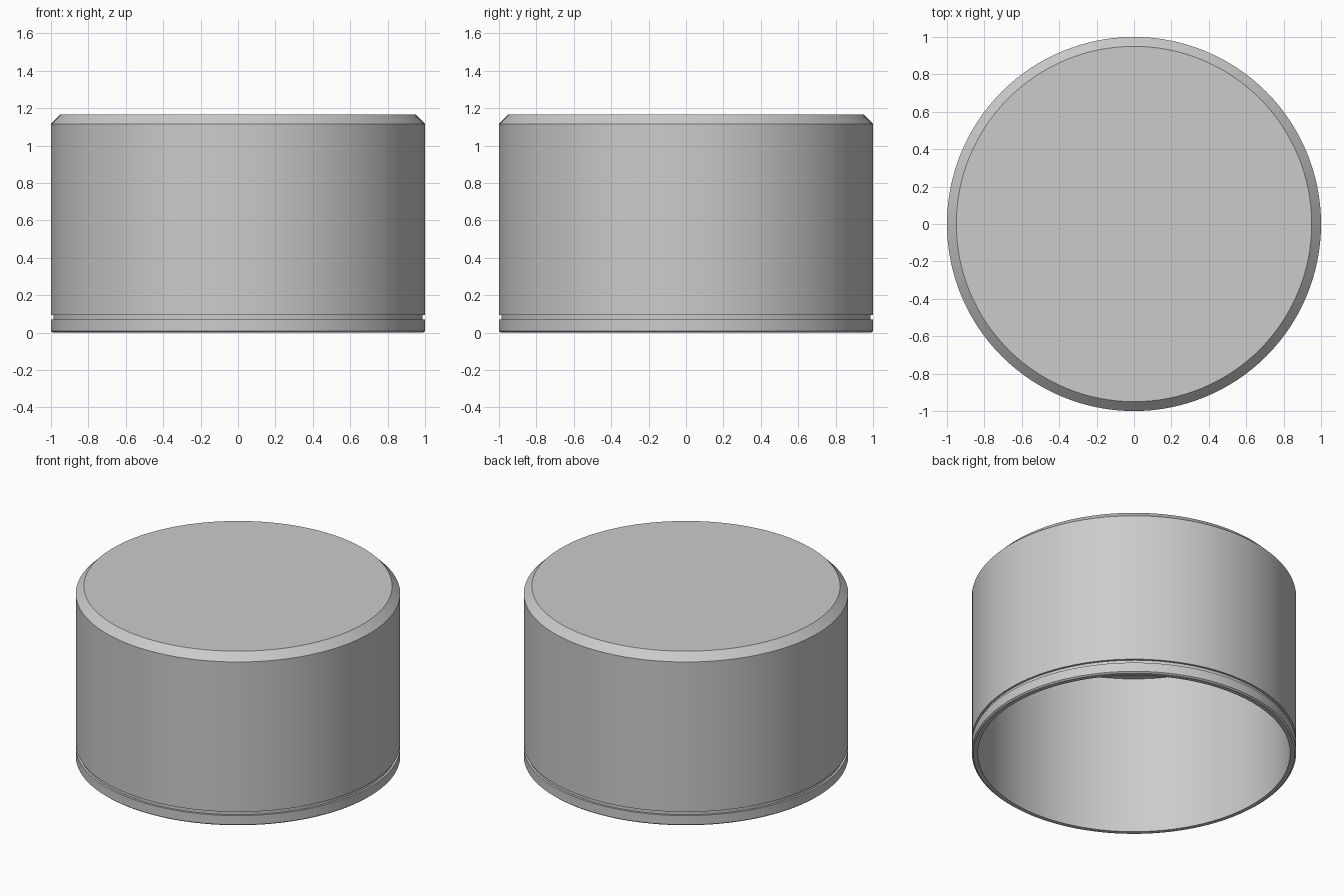
import bpy, bmesh, math

cube = bpy.data.objects.get("Cube")
if cube:
    bpy.data.objects.remove(cube, do_unlink=True)

SEGMENTS = 128

# Plain grey material
grey = bpy.data.materials.new("light grey")
grey.use_nodes = True
color = (0.6, 0.6, 0.6, 1)
grey.diffuse_color = color
grey.node_tree.nodes["Principled BSDF"].inputs["Base Color"].default_value = color


def lathe(name, profile, material):
    """Revolve a (radius, z) profile, closing its ends with flat discs."""
    bm = bmesh.new()
    rings = []
    for radius, z in profile:
        angles = [math.tau * i / SEGMENTS for i in range(SEGMENTS)]
        rings.append([bm.verts.new((radius * math.cos(a), radius * math.sin(a), z))
                      for a in angles])
    for low, high in zip(rings, rings[1:]):
        for i in range(SEGMENTS):
            j = (i + 1) % SEGMENTS
            bm.faces.new((low[i], low[j], high[j], high[i]))
    for ring in (rings[0], rings[-1]):
        bm.faces.new(ring)
    bmesh.ops.recalc_face_normals(bm, faces=bm.faces)
    mesh = bpy.data.meshes.new(name)
    bm.to_mesh(mesh)
    bm.free()
    mesh.materials.append(material)
    obj = bpy.data.objects.new(name, mesh)
    bpy.context.collection.objects.link(obj)
    bpy.ops.object.select_all(action="DESELECT")
    obj.select_set(True)
    bpy.context.view_layer.objects.active = obj
    bpy.ops.object.shade_smooth_by_angle(angle=math.radians(25))
    return obj


# Hollow cap: inner ceiling, inner wall, rim, groove, outer wall, top chamfer
cap_profile = [
    (0.963, 1.087),
    (0.963, 0.0),
    (0.99, 0.0),
    (1.0, 0.008),
    (1.0, 0.07),
    (0.986, 0.07),
    (0.986, 0.095),
    (1.0, 0.095),
    (1.0, 1.115),
    (0.95, 1.165),
]
lathe("cap", cap_profile, grey)
